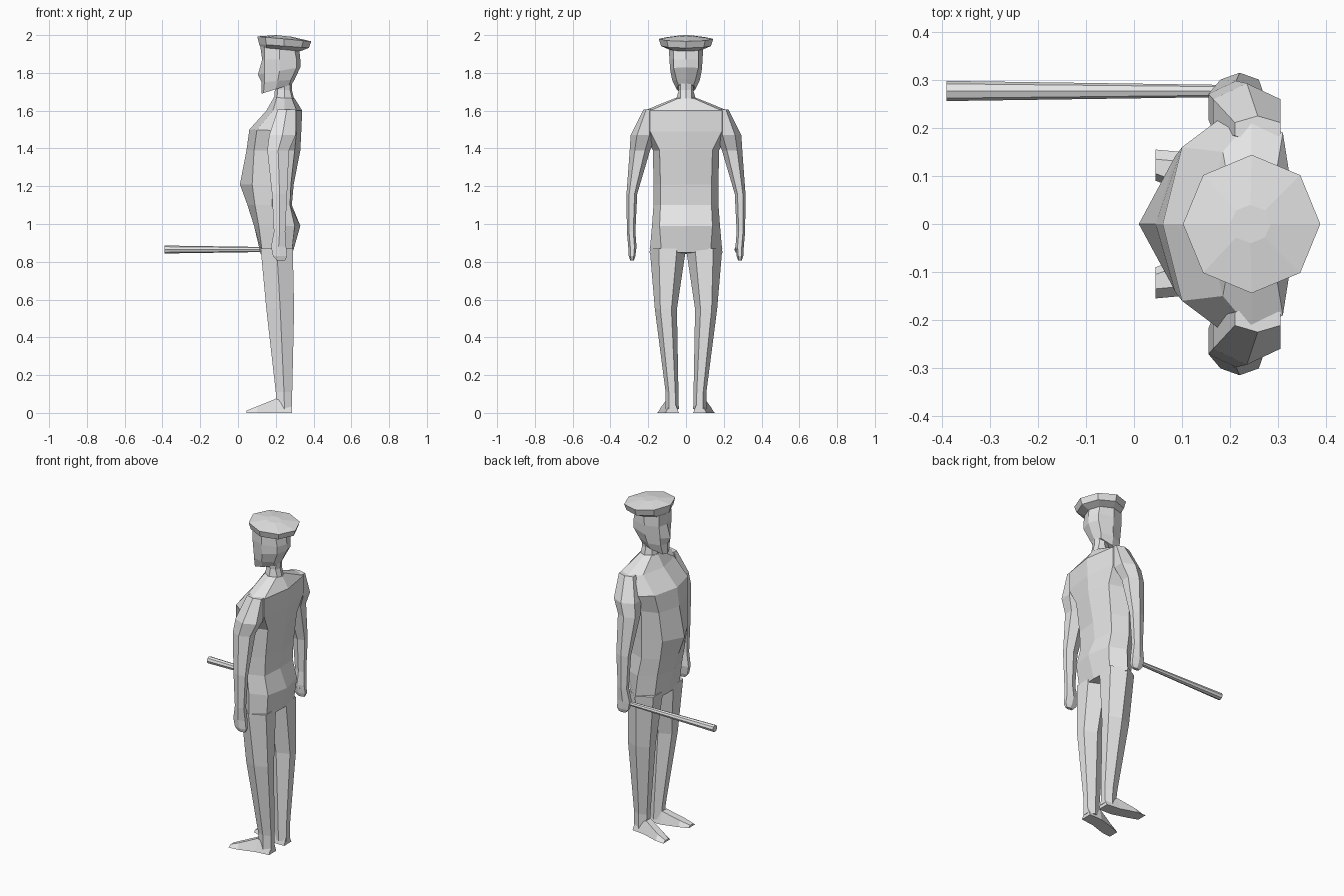
import bpy, bmesh, math

grey = bpy.data.materials.new("plain grey")
grey.diffuse_color = (0.8, 0.8, 0.8, 1)


def loft(name, rings):
    """Skin a list of equal-length point rings and cap both ends."""
    bm = bmesh.new()
    vr = [[bm.verts.new(p) for p in r] for r in rings]
    n = len(vr[0])
    for a, b in zip(vr, vr[1:]):
        for i in range(n):
            j = (i + 1) % n
            bm.faces.new((a[i], a[j], b[j], b[i]))
    bm.faces.new(vr[0][::-1])
    bm.faces.new(vr[-1])
    bmesh.ops.recalc_face_normals(bm, faces=bm.faces)
    me = bpy.data.meshes.new(name)
    bm.to_mesh(me)
    bm.free()
    me.materials.append(grey)
    ob = bpy.data.objects.new(name, me)
    bpy.context.collection.objects.link(ob)
    return ob


def sym_ring(zf, zb, half):
    """Mirror a half outline over y; height runs from zf (front) to zb (back)."""
    pts = half + [(x, -y) for x, y in half[-2:0:-1]]
    x0, x1 = half[0][0], half[-1][0]
    return [(x, y, zf + (zb - zf) * (x - x0) / (x1 - x0)) for x, y in pts]


def hex_ring(z, x0, x1, y0, y1, side):
    """Six-sided limb section with flat front and back."""
    cx, cy, rx, ry = (x0 + x1) / 2, (y0 + y1) / 2, (x1 - x0) / 2, (y1 - y0) / 2
    ang = [math.radians(30 + 60 * k) for k in range(6)]
    return [(cx + rx * math.cos(a) / 0.866, side * (cy + ry * math.sin(a)), z) for a in ang]


# Torso, with belly, seat, chest and shoulders
loft("torso", [
    sym_ring(0.84, 0.85, [(0.12, 0), (0.13, 0.12), (0.21, 0.193), (0.285, 0.13), (0.29, 0)]),
    sym_ring(0.99, 0.99, [(0.085, 0), (0.11, 0.12), (0.20, 0.18), (0.30, 0.14), (0.33, 0)]),
    sym_ring(1.10, 1.10, [(0.05, 0), (0.09, 0.12), (0.18, 0.172), (0.275, 0.135), (0.285, 0)]),
    sym_ring(1.21, 1.21, [(0.01, 0), (0.075, 0.12), (0.18, 0.172), (0.28, 0.135), (0.295, 0)]),
    sym_ring(1.39, 1.39, [(0.045, 0), (0.085, 0.14), (0.18, 0.175), (0.30, 0.14), (0.33, 0)]),
    sym_ring(1.50, 1.49, [(0.06, 0), (0.10, 0.16), (0.20, 0.235), (0.31, 0.19), (0.335, 0)]),
    sym_ring(1.60, 1.60, [(0.15, 0), (0.185, 0.15), (0.245, 0.222), (0.31, 0.19), (0.34, 0)]),
    sym_ring(1.67, 1.665, [(0.19, 0), (0.205, 0.04), (0.245, 0.055), (0.285, 0.04), (0.30, 0)]),
])

# Neck
loft("neck", [sym_ring(z, z, [(a, 0), (a + 0.015, 0.03), (0.245, w), (b - 0.01, 0.03), (b, 0)])
              for z, a, b, w in [(1.65, 0.19, 0.30, 0.055), (1.71, 0.195, 0.285, 0.038),
                                 (1.80, 0.19, 0.29, 0.05)]])

# Head: chin, mouth, nose, brow
loft("head", [
    sym_ring(1.69, 1.74, [(0.125, 0), (0.135, 0.03), (0.20, 0.05), (0.27, 0.04), (0.285, 0)]),
    sym_ring(1.75, 1.765, [(0.125, 0), (0.14, 0.045), (0.21, 0.072), (0.28, 0.05), (0.30, 0)]),
    sym_ring(1.79, 1.83, [(0.105, 0), (0.14, 0.05), (0.22, 0.083), (0.31, 0.065), (0.33, 0)]),
    sym_ring(1.87, 1.87, [(0.128, 0), (0.14, 0.06), (0.22, 0.088), (0.31, 0.065), (0.33, 0)]),
    sym_ring(1.94, 1.92, [(0.118, 0), (0.14, 0.06), (0.22, 0.09), (0.30, 0.065), (0.325, 0)]),
])


# Flat eight-sided cap, tilted back
def octagon(zf, zb, x0, x1, w):
    c, r = (x0 + x1) / 2, (x1 - x0) / 2
    ang = [math.pi * k / 4 for k in range(5)]
    return sym_ring(zf, zb, [(c - r * math.cos(a), w * abs(round(math.sin(a), 6))) for a in ang])


loft("cap", [
    octagon(1.935, 1.915, 0.12, 0.33, 0.092),
    octagon(1.952, 1.932, 0.112, 0.375, 0.132),
    octagon(1.993, 1.967, 0.102, 0.388, 0.144),
    octagon(2.0, 1.991, 0.20, 0.285, 0.04),
])

# Limb sections: z, x min, x max, inner y, outer y
ARM = [(1.605, 0.21, 0.305, 0.17, 0.225), (1.47, 0.165, 0.305, 0.16, 0.293),
       (1.39, 0.155, 0.27, 0.19, 0.298), (1.16, 0.18, 0.26, 0.258, 0.315),
       (0.96, 0.19, 0.25, 0.268, 0.313), (0.88, 0.175, 0.255, 0.262, 0.306),
       (0.83, 0.185, 0.26, 0.268, 0.303), (0.808, 0.205, 0.25, 0.275, 0.296)]
LEG = [(0.87, 0.12, 0.29, 0.0, 0.192), (0.55, 0.15, 0.297, 0.048, 0.165),
       (0.11, 0.20, 0.287, 0.04, 0.108), (0.02, 0.205, 0.287, 0.038, 0.108)]
# Foot sections: x, inner y, outer y, top height
FOOT = [(0.285, 0.038, 0.108, 0.04), (0.20, 0.04, 0.118, 0.075),
        (0.10, 0.07, 0.15, 0.034), (0.045, 0.09, 0.155, 0.012)]

for side, label in ((1, "right"), (-1, "left")):
    loft(label + "_arm", [hex_ring(*s, side) for s in ARM])
    loft(label + "_leg", [hex_ring(*s, side) for s in LEG])
    loft(label + "_foot", [[(x, side * a, 0), (x, side * b, 0),
                            (x, side * (b - 0.02), h), (x, side * (a + 0.015), h)]
                           for x, a, b, h in FOOT])

# Baton held forward in the right hand
loft("baton", [[(x, 0.277 + r * math.cos(k * math.pi / 4), 0.865 + r * math.sin(k * math.pi / 4))
                for k in range(8)] for x, r in ((-0.39, 0.021), (0.23, 0.012))])
